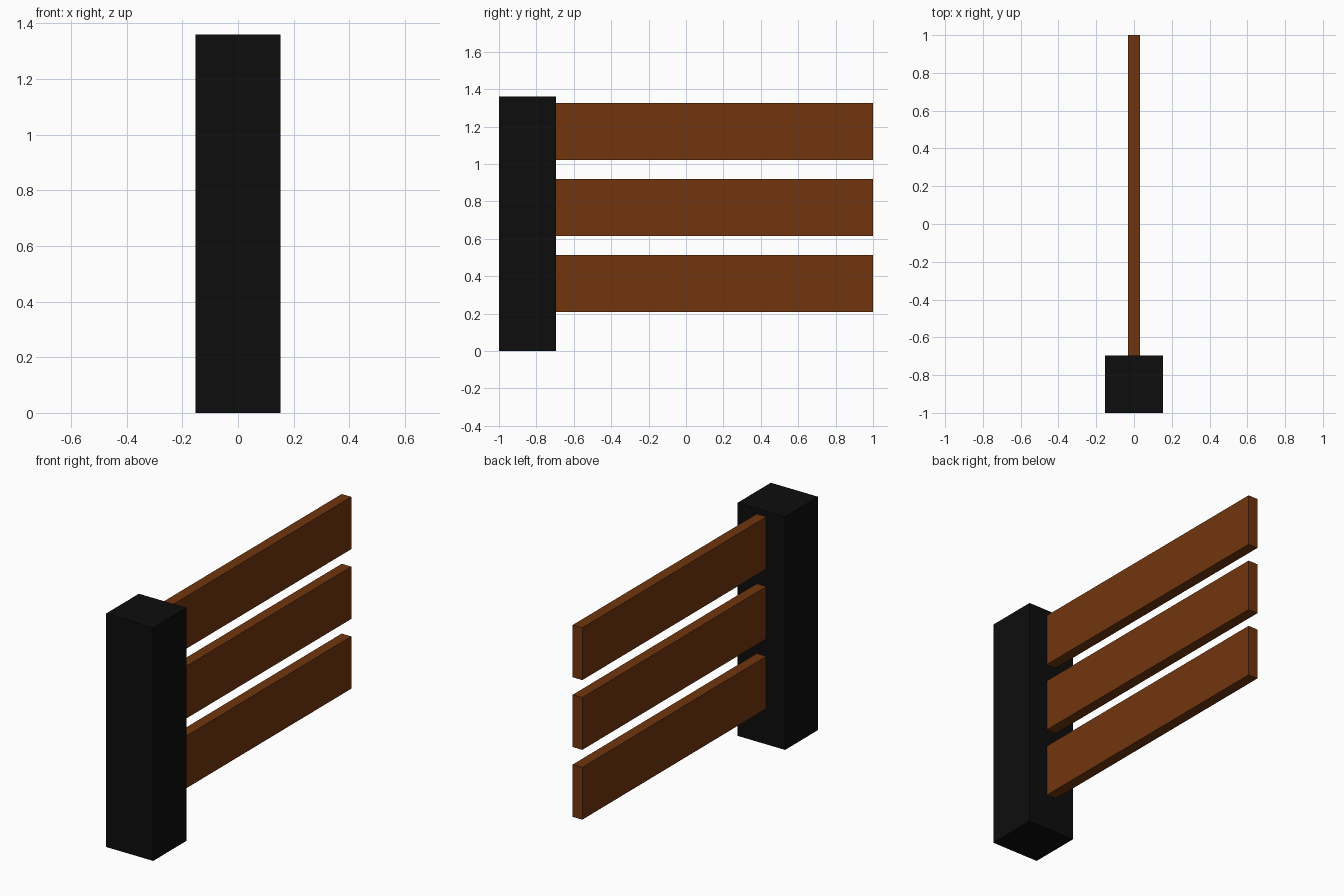
import bpy

default = bpy.data.objects.get("Cube")
if default:
    bpy.data.objects.remove(default, do_unlink=True)


def make_material(name, rgb):
    mat = bpy.data.materials.new(name)
    mat.use_nodes = True
    colour = (*rgb, 1.0)
    mat.diffuse_color = colour
    mat.node_tree.nodes["Principled BSDF"].inputs["Base Color"].default_value = colour
    return mat


def make_box(name, low, high, mat):
    """Box spanning two opposite corners."""
    centre = [(a + b) / 2 for a, b in zip(low, high)]
    bpy.ops.mesh.primitive_cube_add(size=1, location=centre)
    box = bpy.context.object
    box.name = name
    box.scale = [b - a for a, b in zip(low, high)]
    bpy.ops.object.transform_apply(location=False, rotation=False, scale=True)
    box.data.materials.append(mat)
    return box


black = make_material("black paint", (0.004, 0.004, 0.004))
brown = make_material("brown wood", (0.165, 0.036, 0.0045))

# Square post at the front end
POST_BACK = -0.695
make_box("post", (-0.153, -1, 0), (0.153, POST_BACK, 1.36), black)

# Three evenly spaced rails running back from the post
RAIL_HEIGHT = 0.305
for level, name in enumerate(("bottom_rail", "middle_rail", "top_rail")):
    z = 0.208 + level * 0.407
    make_box(name, (-0.031, POST_BACK, z), (0.031, 1, z + RAIL_HEIGHT), brown)
